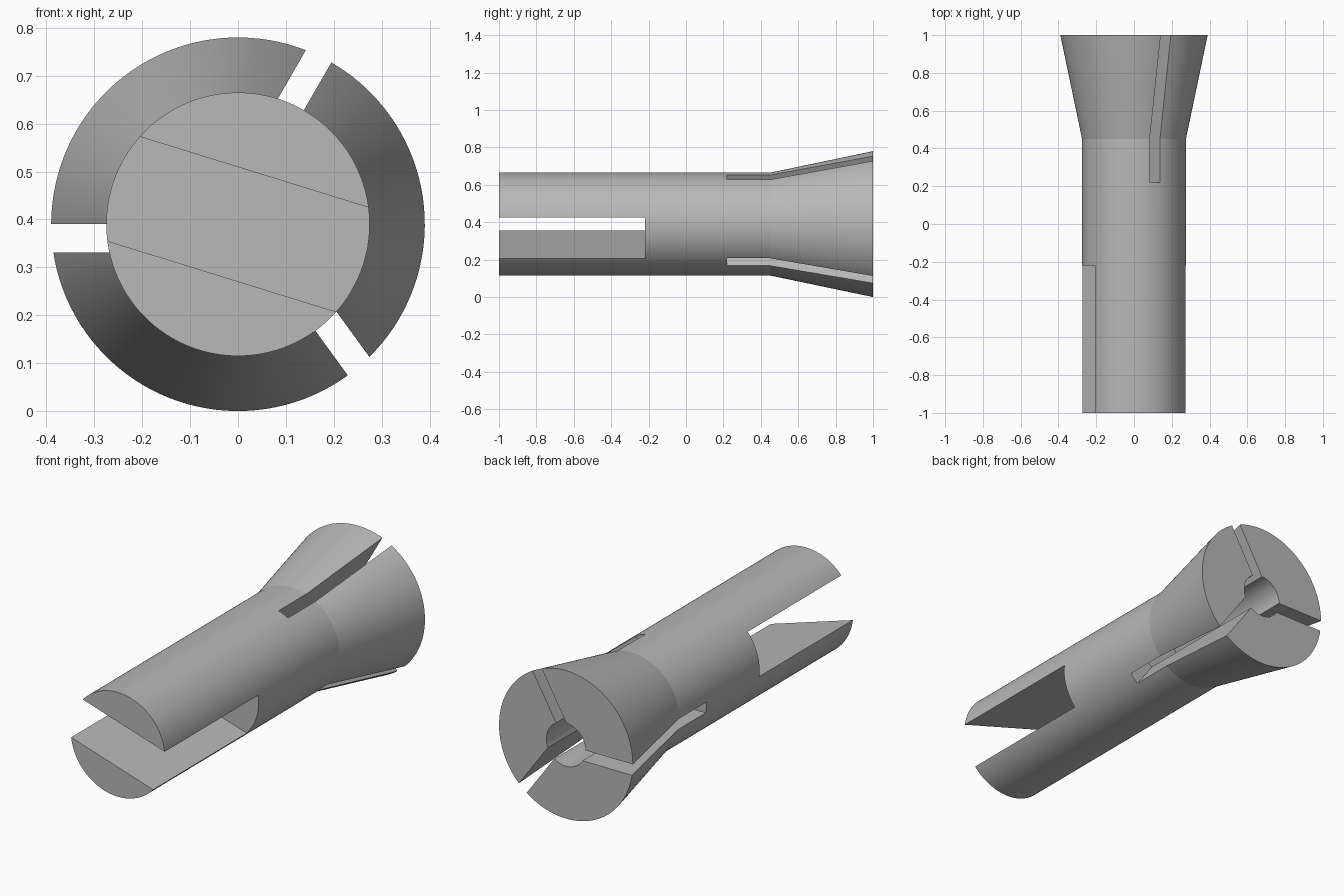
import bpy, bmesh, math
from mathutils import Matrix, Vector

if "Cube" in bpy.data.objects:
    bpy.data.objects.remove(bpy.data.objects["Cube"])

CENTRE_Z = 0.39
SEGMENTS = 120

steel = bpy.data.materials.new("steel_grey")
steel.use_nodes = True
colour = (0.48, 0.48, 0.48, 1)
steel.diffuse_color = colour
steel.node_tree.nodes["Principled BSDF"].inputs["Base Color"].default_value = colour


def make_object(name, bm):
    mesh = bpy.data.meshes.new(name)
    bmesh.ops.recalc_face_normals(bm, faces=bm.faces)
    bm.to_mesh(mesh)
    bm.free()
    obj = bpy.data.objects.new(name, mesh)
    bpy.context.collection.objects.link(obj)
    return obj


def lathe(name, profile):
    """Spin (radius, y) points about the long axis."""
    bm = bmesh.new()
    turn = Matrix.Rotation(0.011, 3, 'Y')
    verts = [bm.verts.new(turn @ Vector((r, y, 0))) for r, y in profile]
    edges = [bm.edges.new(pair) for pair in zip(verts, verts[1:])]
    bmesh.ops.spin(bm, geom=verts + edges, cent=(0, 0, 0), axis=(0, 1, 0),
                   angle=math.tau, steps=SEGMENTS, use_duplicate=False)
    bmesh.ops.remove_doubles(bm, verts=bm.verts, dist=0.0001)
    bmesh.ops.translate(bm, verts=bm.verts, vec=(0, 0, CENTRE_Z))
    return make_object(name, bm)


def box_cutter(name, low, high, degrees):
    """Box turned about the long axis, anticlockwise from the front."""
    low, high = Vector(low), Vector(high)
    bm = bmesh.new()
    bmesh.ops.create_cube(bm, size=1)
    place = (Matrix.Translation((0, 0, CENTRE_Z))
             @ Matrix.Rotation(-math.radians(degrees), 4, 'Y')
             @ Matrix.Translation((low + high) / 2)
             @ Matrix.Diagonal((*(high - low), 1)))
    bmesh.ops.transform(bm, matrix=place, verts=bm.verts)
    obj = make_object(name, bm)
    obj.hide_render = True
    return obj


# Shank, flared head and blind bore in one turned profile
body = lathe("collet_body", [
    (0, -1), (0.275, -1), (0.275, 0.45), (0.39, 1),
    (0.114, 1), (0.114, 0.21), (0, 0.21)])

# Wide tang slot across the front end
cutters = [box_cutter("tang_slot", (-0.5, -1.2, -0.114), (0.5, -0.22, 0.114), -17.2)]

# Three clamping slots, each with one wall on the axis
for angle in (60, 180, -54):
    cutters.append(box_cutter("clamp_slot", (0.05, 0.22, 0), (0.6, 1.2, 0.059), angle))

for cutter in cutters:
    cut = body.modifiers.new(cutter.name, 'BOOLEAN')
    cut.operation = 'DIFFERENCE'
    cut.solver = 'EXACT'
    cut.object = cutter

# Bake the cuts and drop the cutters
bpy.context.view_layer.update()
baked = bpy.data.meshes.new_from_object(
    body.evaluated_get(bpy.context.evaluated_depsgraph_get()))
body.modifiers.clear()
body.data = baked
for cutter in cutters:
    bpy.data.objects.remove(cutter)

baked.materials.clear()
baked.materials.append(steel)
bpy.ops.object.select_all(action='DESELECT')
body.select_set(True)
bpy.context.view_layer.objects.active = body
bpy.ops.object.shade_smooth_by_angle(angle=math.radians(8))
